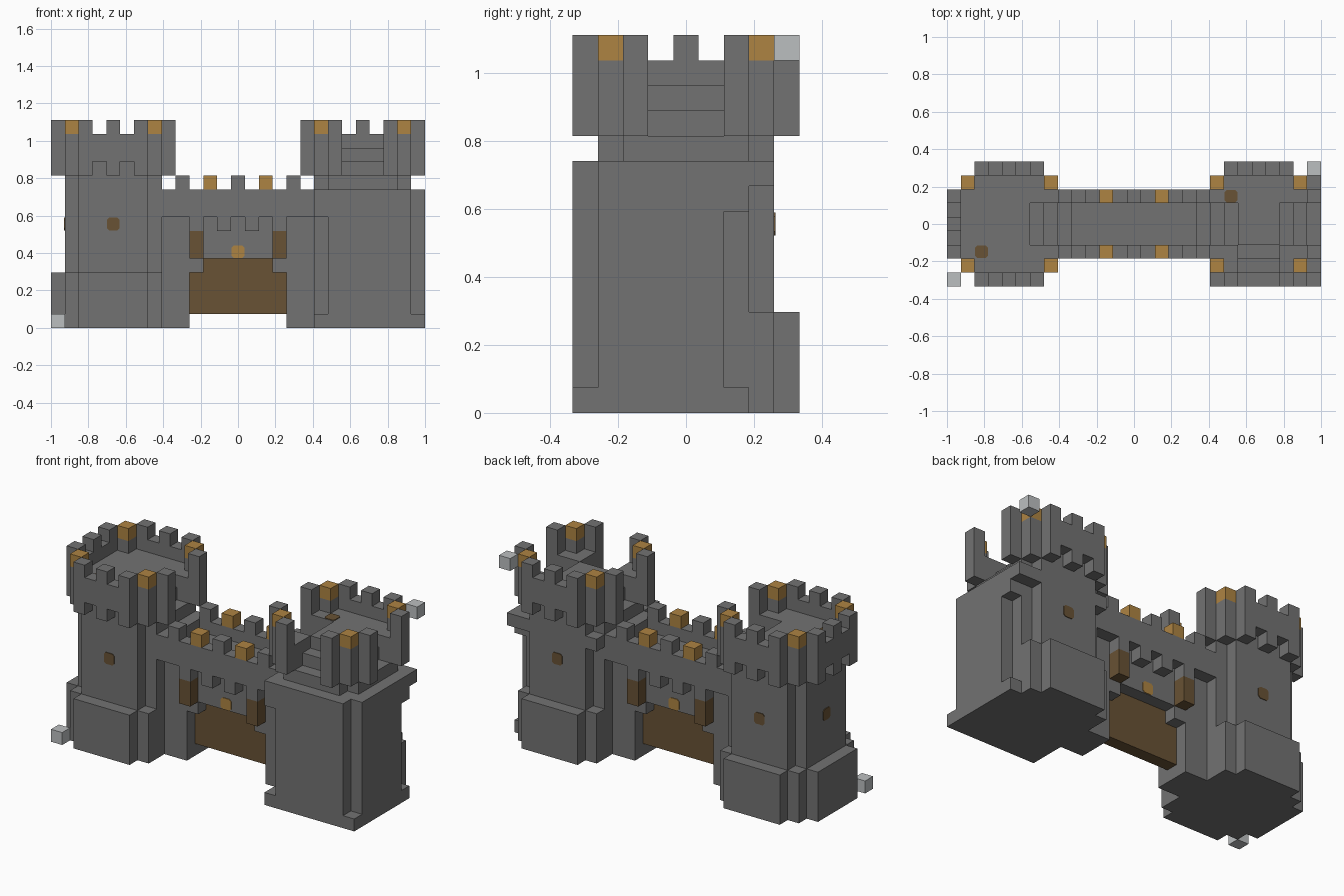
import bpy, bmesh, math
from mathutils import Vector

cube = bpy.data.objects.get("Cube")
if cube:
    bpy.data.objects.remove(cube, do_unlink=True)

U = 2 / 27                       # block size
ORIGIN = Vector((13.5, 4.5, 0))  # grid centre


def material(name, rgb):
    m = bpy.data.materials.new(name)
    m.use_nodes = True
    m.diffuse_color = (*rgb, 1)
    m.node_tree.nodes["Principled BSDF"].inputs["Base Color"].default_value = (*rgb, 1)
    return m


STONE = material("stone grey", (0.17, 0.17, 0.17))
WOOD = material("dark wood", (0.14, 0.085, 0.035))
GOLD = material("gold", (0.42, 0.23, 0.055))
PALE = material("pale grey", (0.5, 0.52, 0.53))

parts = {}   # name -> (cells, material)


def box(i, j, k):
    """Cells of a block; each argument is a number or an inclusive pair."""
    r = [range(a[0], a[1] + 1) if isinstance(a, tuple) else range(a, a + 1) for a in (i, j, k)]
    return {(x, y, z) for x in r[0] for y in r[1] for z in r[2]}


def octagon(x0, k, size):
    """Tower layer: a wide plan with stepped corners, or the narrower shaft."""
    if size == "wide":
        return box((x0 + 2, x0 + 6), (0, 8), k) | box((x0, x0 + 8), (2, 6), k) | box((x0 + 1, x0 + 7), (1, 7), k)
    return box((x0 + 2, x0 + 6), (1, 7), k) | box((x0 + 1, x0 + 7), (2, 6), k)


def crown(x0, openings):
    """Overhanging battlement with corbels, merlons and stairs at openings."""
    cells = octagon(x0, (11, 12), "wide")
    rim = octagon(x0, 13, "wide") - box((x0 + 1, x0 + 7), (2, 6), 13) - box((x0 + 2, x0 + 6), (1, 7), 13)
    cells |= rim
    corners = {(x0 + a, b, 14) for a in (1, 7) for b in (1, 7)}
    for a, b, _ in rim:
        if (a - x0) % 2 == 0 and b % 2 == 0:
            cells.add((a, b, 14))
        elif (a - x0 in (0, 8)) or b in (0, 8):
            cells.discard((a, b, 11))
    for side in openings:
        for depth in range(3):
            for t in (3, 4, 5):
                a, b = {"west": (depth, t), "east": (8 - depth, t), "front": (t, depth)}[side]
                for k in range(10 + depth, 15):
                    cells.discard((x0 + a, b, k))
    return cells, corners


# Right hand tower: skirt, shaft and crown
cells = octagon(0, (0, 3), "wide") - box(8, (0, 8), (0, 3))
parts["right_tower_base"] = (cells, STONE)
parts["right_tower_shaft"] = (octagon(0, (0, 10), "shaft") - cells, STONE)
c, gold_r = crown(0, ["east"])
parts["right_tower_crown"] = (c, STONE)

# Left hand tower: shaft, rear skirt, corner buttress and crown
shaft = octagon(18, (0, 10), "shaft")
skirt = (box((20, 24), 8, (0, 3)) | box((19, 25), 7, (0, 3))) - shaft
block = box((20, 25), (0, 5), (0, 9)) | box(26, (1, 5), (0, 9))
block |= box((19, 26), (0, 6), 0) | box((19, 25), (0, 6), 8) | box(26, (1, 6), 8)
block |= box((19, 26), (0, 7), 9)
block -= box(26, 0, (8, 9))
parts["left_tower_shaft"] = (shaft, STONE)
parts["left_tower_base"] = (skirt, STONE)
parts["left_tower_buttress"] = (block - shaft - skirt, STONE)
c, gold_l = crown(18, ["west", "east", "front"])
parts["left_tower_crown"] = (c, STONE)
parts["tower_corner_merlons"] = (gold_r | gold_l, GOLD)

# Gate wall with piers, lintel, parapets and corbels
wall = box((8, 18), (3, 5), (0, 8)) - box((10, 16), (3, 5), (0, 4))
wall |= box(10, (3, 5), 4) | box(16, (3, 5), 4)
merlons, gold_m, posts = set(), set(), set()
for j in (2, 6):
    wall |= box((8, 18), j, (8, 9))
    for i in (10, 12, 14, 16):
        wall |= box(i, j, 7)
    for i in (9, 13, 17):
        merlons |= box(i, j, 10)
    for i in (11, 15):
        gold_m |= box(i, j, 10)
    for i in (10, 16):
        posts |= box(i, j, (5, 6))
for i in (8, 18):
    wall |= box(i, (3, 5), 9)     # lowest stair
parts["gate_wall"] = (wall, STONE)
parts["gate_wall_merlons"] = (merlons, STONE)
parts["gate_gold_merlons"] = (gold_m, GOLD)
parts["gate_posts"] = (posts, WOOD)
parts["gate_door"] = (box((10, 16), 4, (1, 4)) - wall, WOOD)

# Loose marker blocks
parts["marker_blocks"] = ({(0, 0, 0), (26, 8, 14)}, PALE)

solid = set().union(*(p[0] for p in parts.values()))


def add_object(name, bm, mat):
    me = bpy.data.meshes.new(name)
    bm.to_mesh(me)
    bm.free()
    me.materials.append(mat)
    ob = bpy.data.objects.new(name, me)
    bpy.context.collection.objects.link(ob)
    return ob


def build(name, cells, mat):
    """Skin the cells with their exposed faces only, merging flat areas."""
    bm = bmesh.new()
    verts = {}
    for cell in sorted(cells):
        for axis in range(3):
            for step in (0, 1):
                near = list(cell)
                near[axis] += 2 * step - 1
                if tuple(near) in solid:
                    continue
                ring = []
                for p, q in ((0, 0), (1, 0), (1, 1), (0, 1)):
                    v = list(cell)
                    v[axis] += step
                    v[(axis + 1) % 3] += p
                    v[(axis + 2) % 3] += q
                    v = tuple(v)
                    if v not in verts:
                        verts[v] = bm.verts.new((Vector(v) - ORIGIN) * U)
                    ring.append(verts[v])
                bm.faces.new(ring if step else ring[::-1])
    bmesh.ops.dissolve_limit(bm, angle_limit=0.01, verts=bm.verts, edges=bm.edges)
    add_object(name, bm, mat)


for name, (cells, mat) in parts.items():
    build(name, cells, mat)


def plate(name, at, normal, mat):
    """Thin square plate with clipped corners lying on a surface."""
    r, c, t = 0.46 * U, 0.3 * U, 0.004
    bm = bmesh.new()
    pts = [(r, -c), (r, c), (c, r), (-c, r), (-r, c), (-r, -c), (-c, -r), (c, -r)]
    face = bm.faces.new([bm.verts.new((x, y, 0)) for x, y in pts])
    ext = bmesh.ops.extrude_face_region(bm, geom=[face])
    bmesh.ops.translate(bm, vec=(0, 0, t), verts=[g for g in ext["geom"] if isinstance(g, bmesh.types.BMVert)])
    bmesh.ops.recalc_face_normals(bm, faces=bm.faces)
    ob = add_object(name, bm, mat)
    ob.location = (Vector(at) - ORIGIN) * U
    n = Vector(normal)
    ob.rotation_euler = (math.pi / 2 * -n.y, math.pi / 2 * n.x, 0)


# Windows, floor hatches and gate emblems
plate("right_tower_front_window", (4.5, 1, 7.5), (0, -1, 0), WOOD)
plate("right_tower_back_window", (4.5, 8, 7.5), (0, 1, 0), WOOD)
plate("right_tower_side_window", (1, 4.5, 7.5), (-1, 0, 0), WOOD)
plate("left_tower_back_window", (22.5, 8, 7.5), (0, 1, 0), WOOD)
plate("right_tower_hatch", (2.5, 2.5, 13), (0, 0, 1), WOOD)
plate("left_tower_hatch", (20.5, 6.5, 13), (0, 0, 1), WOOD)
plate("gate_front_emblem", (13.5, 3, 5.5), (0, -1, 0), GOLD)
plate("gate_back_emblem", (13.5, 6, 5.5), (0, 1, 0), GOLD)
